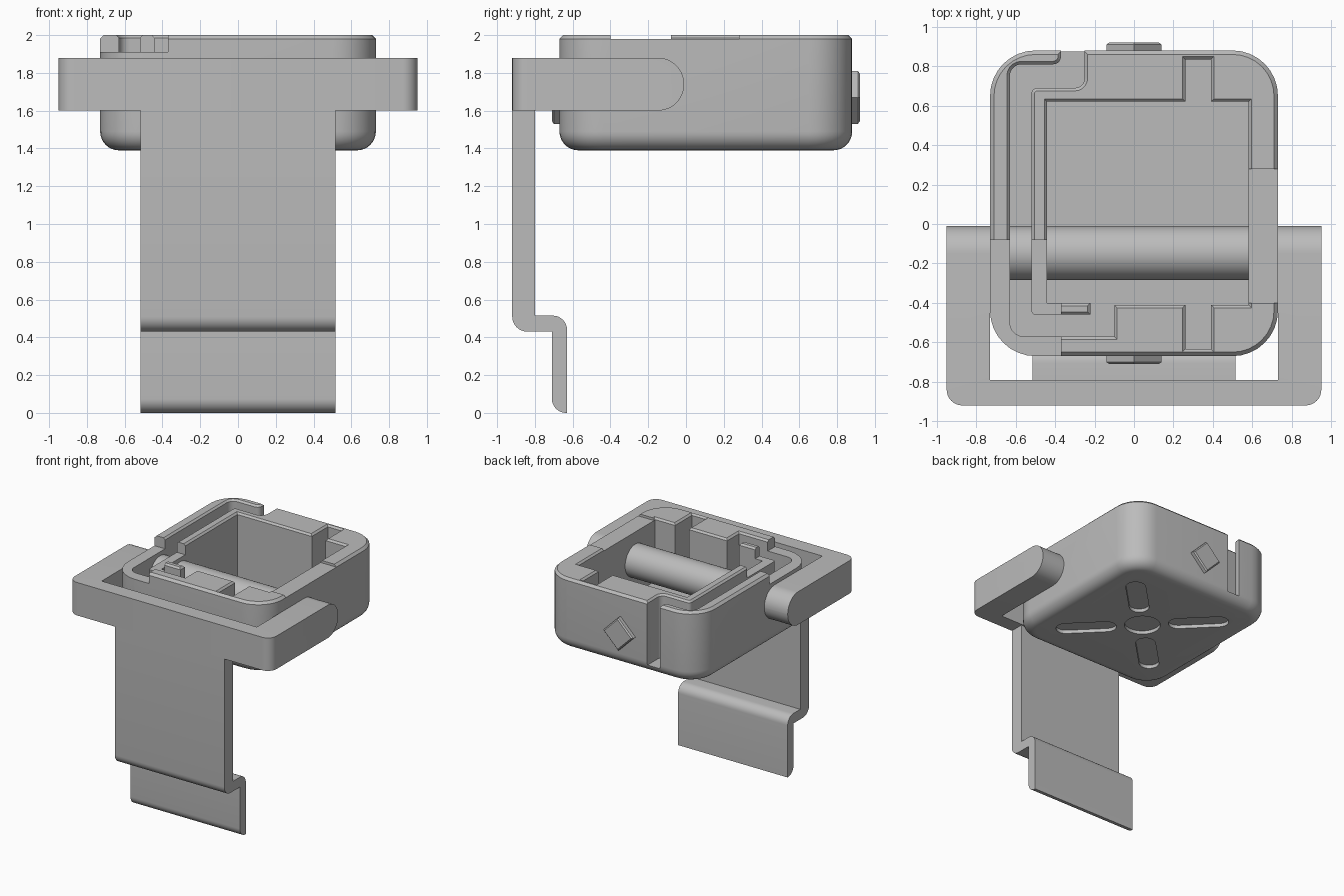
import bpy, bmesh, math
from mathutils import Vector

if "Cube" in bpy.data.objects:
    bpy.data.objects.remove(bpy.data.objects["Cube"], do_unlink=True)

grey = bpy.data.materials.new("plain grey")
grey.use_nodes = True
grey.diffuse_color = (0.5, 0.5, 0.5, 1)
grey.node_tree.nodes["Principled BSDF"].inputs["Base Color"].default_value = (0.5, 0.5, 0.5, 1)

AXES = {"X": lambda a, b, h: (h, a, b),
        "Y": lambda a, b, h: (a, h, b),
        "Z": lambda a, b, h: (a, b, h)}


def outline(corners, steps=8):
    """Closed outline of right-angled corners (a, b[, radius])."""
    pts = []
    for i, c in enumerate(corners):
        p = Vector(c[:2])
        r = c[2] if len(c) > 2 else 0
        if not r:
            pts.append(p)
            continue
        a = (Vector(corners[i - 1][:2]) - p).normalized() * r
        b = (Vector(corners[(i + 1) % len(corners)][:2]) - p).normalized() * r
        for k in range(steps + 1):
            t = math.pi / 2 * k / steps
            pts.append(p + a + b - b * math.cos(t) - a * math.sin(t))
    return pts


def rect(x0, x1, y0, y1, r=0):
    return outline([(x0, y0, r), (x1, y0, r), (x1, y1, r), (x0, y1, r)])


def grow(pts, d):
    """Offset an outline outwards by d."""
    n = len(pts)
    area = sum(pts[i - 1].cross(pts[i]) for i in range(n))
    s = 1 if area > 0 else -1
    out = []
    for i, p in enumerate(pts):
        e = (p - pts[i - 1]).normalized()
        f = (pts[(i + 1) % n] - p).normalized()
        m, k = Vector((e.y, -e.x)) * s, Vector((f.y, -f.x)) * s
        out.append(p + (m + k) * d / (1 + m.dot(k)))
    return out


def loft(name, pts, levels, axis="Z"):
    """Solid through copies of an outline; levels are (height, growth)."""
    bm = bmesh.new()
    rings = [[bm.verts.new(AXES[axis](p.x, p.y, h)) for p in grow(pts, d)]
             for h, d in levels]
    n = len(pts)
    for low, high in zip(rings, rings[1:]):
        for i in range(n):
            j = (i + 1) % n
            bm.faces.new((low[i], low[j], high[j], high[i]))
    bm.faces.new(rings[0][::-1])
    bm.faces.new(rings[-1])
    bmesh.ops.recalc_face_normals(bm, faces=bm.faces)
    mesh = bpy.data.meshes.new(name)
    bm.to_mesh(mesh)
    bm.free()
    mesh.materials.append(grey)
    obj = bpy.data.objects.new(name, mesh)
    bpy.context.collection.objects.link(obj)
    return obj


def select(obj):
    bpy.ops.object.select_all(action="DESELECT")
    obj.select_set(True)
    bpy.context.view_layer.objects.active = obj


def combine(obj, tool, operation="DIFFERENCE"):
    tool.hide_render = True
    mod = obj.modifiers.new("cut", "BOOLEAN")
    mod.operation, mod.object, mod.solver = operation, tool, "EXACT"
    select(obj)
    bpy.ops.object.modifier_apply(modifier=mod.name)
    bpy.data.objects.remove(tool, do_unlink=True)


def smooth(obj):
    select(obj)
    bpy.ops.object.shade_smooth_by_angle(angle=math.radians(30))


# Housing with rounded bottom edge and chamfered top rim
fillet = [math.pi / 2 * k / 8 for k in range(9)]
levels = [(1.49 - 0.1 * math.cos(t), -0.1 * (1 - math.sin(t))) for t in fillet]
housing = loft("housing", rect(-0.73, 0.73, -0.67, 0.88, 0.23),
               levels + [(1.98, 0), (2.0, -0.02)])

# Square well, corner pockets and cable channel leaving through the back wall
well = outline([
    (-0.44, -0.40), (-0.22, -0.40), (-0.22, -0.46), (-0.52, -0.46, 0.02),
    (-0.52, 0.69, 0.03), (-0.25, 0.69, 0.05), (-0.25, 0.95), (-0.37, 0.95),
    (-0.37, 0.81, 0.04), (-0.63, 0.81, 0.06), (-0.63, -0.57, 0.07),
    (-0.10, -0.57), (-0.10, -0.41), (0.26, -0.41), (0.26, -0.635),
    (0.39, -0.635), (0.39, -0.41), (0.58, -0.41), (0.58, 0.62), (0.39, 0.62),
    (0.39, 0.835), (0.26, 0.835), (0.26, 0.62), (-0.44, 0.62)], 5)
combine(housing, loft("well_cutter", well,
                      [(1.46, 0), (1.985, 0), (2.0, 0.015), (2.1, 0.015)]))

# Lowered parts of the rim
combine(housing, loft("front_corner_cutter", rect(-0.8, -0.37, -0.8, -0.08),
                      [(1.91, 0), (2.1, 0)]))
combine(housing, loft("side_rim_cutter", rect(0.5, 0.8, -0.40, 0.28),
                      [(1.98, 0), (2.1, 0)]))

# Shallow recesses under the housing
middle = Vector((0, 0.105))


def arc(centre, r, start, sweep, steps):
    return [centre + Vector((math.cos(start + sweep * k / steps),
                             math.sin(start + sweep * k / steps))) * r
            for k in range(steps + 1)]


recess = [(1.3, 0), (1.42, 0)]
combine(housing, loft("round_recess_cutter",
                      arc(middle, 0.145, 0, math.tau, 32)[:-1], recess))
for q in range(4):
    a = math.pi / 4 + q * math.pi / 2
    way = Vector((math.cos(a), math.sin(a)))
    slot = (arc(middle + way * 0.62, 0.08, a - math.pi / 2, math.pi, 10)
            + arc(middle + way * 0.29, 0.08, a + math.pi / 2, math.pi, 10))
    combine(housing, loft("slot_recess_cutter", slot, recess))
smooth(housing)

# Diamond studs on the front and back walls
diamond = [Vector(p) for p in ((0.14, 1.67), (0, 1.81), (-0.14, 1.67), (0, 1.53))]
loft("back_stud", diamond, [(0.86, 0), (0.91, 0), (0.92, -0.01)], "Y")
loft("front_stud", diamond, [(-0.65, 0), (-0.70, 0), (-0.71, -0.01)], "Y")

# Fork frame: U shape in plan with round arm ends
frame = loft("fork_frame", outline([
    (-0.95, -0.92, 0.08), (0.95, -0.92, 0.08), (0.95, 0.1), (0.73, 0.1),
    (0.73, -0.79), (-0.73, -0.79), (-0.73, 0.1), (-0.95, 0.1)]),
    [(1.5, 0), (2.0, 0)])
side = outline([(-1.1, 1.60), (-0.01, 1.60, 0.139), (-0.01, 1.88, 0.139), (-1.1, 1.88)], 12)
combine(frame, loft("frame_side_cutter", side, [(-1.1, 0), (1.1, 0)], "X"), "INTERSECT")
smooth(frame)

# Pivot pin through the housing
pin = loft("pivot_pin", arc(Vector((-0.147, 1.74)), 0.137, 0, math.tau, 48)[:-1],
           [(-0.74, 0), (0.74, 0)], "X")
smooth(pin)

# Hanging plate with stepped lower lip
plate = loft("hanging_plate", outline([
    (-0.92, 1.60), (-0.92, 0.43, 0.08), (-0.71, 0.43), (-0.71, 0, 0.075),
    (-0.63, 0), (-0.63, 0.515, 0.075), (-0.80, 0.515), (-0.80, 1.60)]),
    [(-0.515, 0), (0.515, 0)], "X")
smooth(plate)
